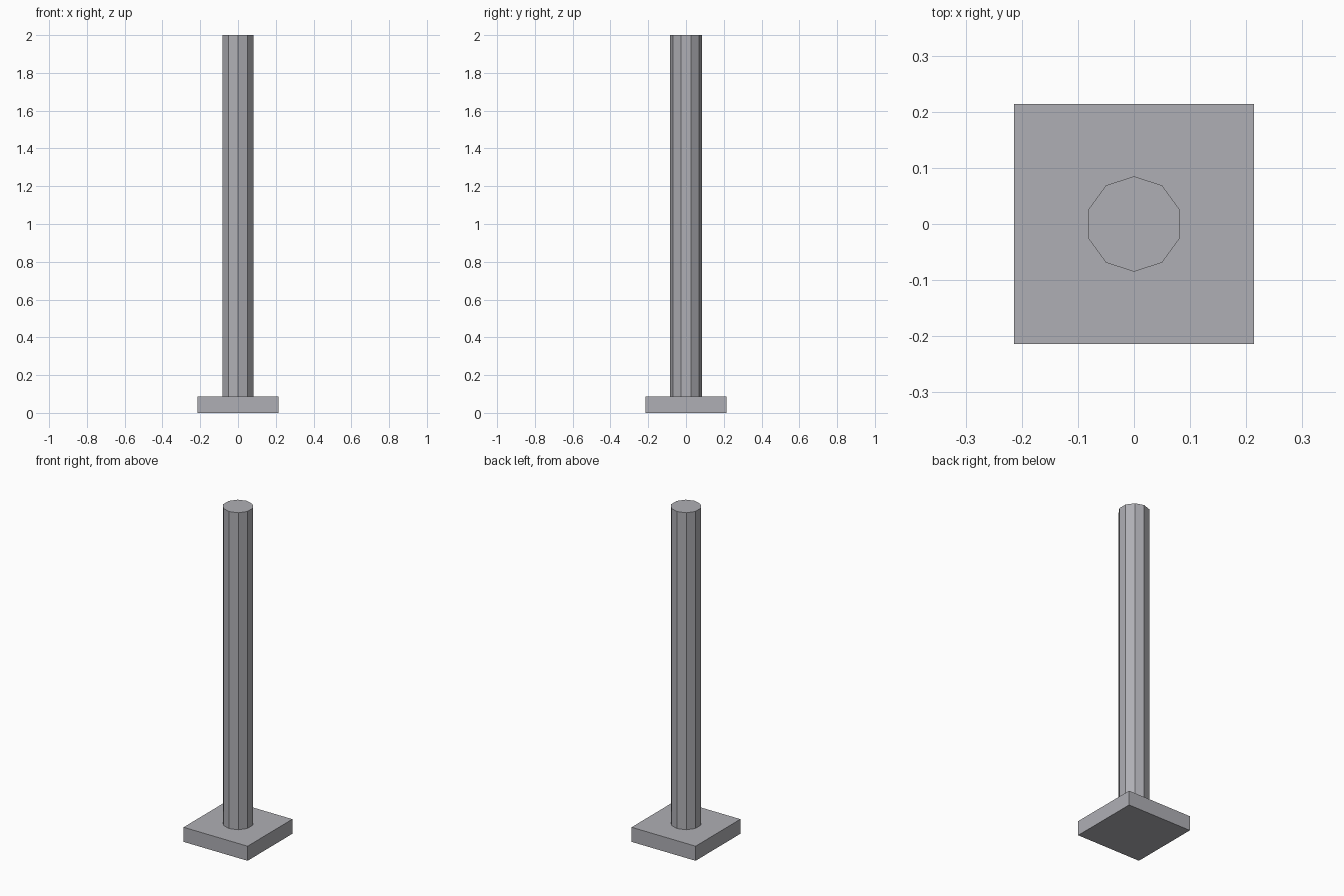
import bpy

default = bpy.data.objects.get("Cube")
if default:
    bpy.data.objects.remove(default, do_unlink=True)

BASE_SIDE = 0.427
BASE_TOP = 0.088
POLE_RADIUS = 0.085
HEIGHT = 2.0

# Single grey metal
metal = bpy.data.materials.new("grey_metal")
metal.use_nodes = True
grey = (0.43, 0.43, 0.46, 1)
metal.diffuse_color = grey
metal.node_tree.nodes["Principled BSDF"].inputs["Base Color"].default_value = grey


def finish(name):
    obj = bpy.context.object
    obj.name = obj.data.name = name
    obj.data.materials.append(metal)
    return obj


# Square base plate
bpy.ops.mesh.primitive_cube_add(size=1, location=(0, 0, BASE_TOP / 2))
base = finish("base_plate")
base.scale = (BASE_SIDE, BASE_SIDE, BASE_TOP)
bpy.ops.object.transform_apply(location=False, rotation=False, scale=True)

# Ten-sided pole standing on the plate
bpy.ops.mesh.primitive_cylinder_add(
    vertices=10, radius=POLE_RADIUS, depth=HEIGHT - BASE_TOP,
    location=(0, 0, (HEIGHT + BASE_TOP) / 2))
finish("pole")
